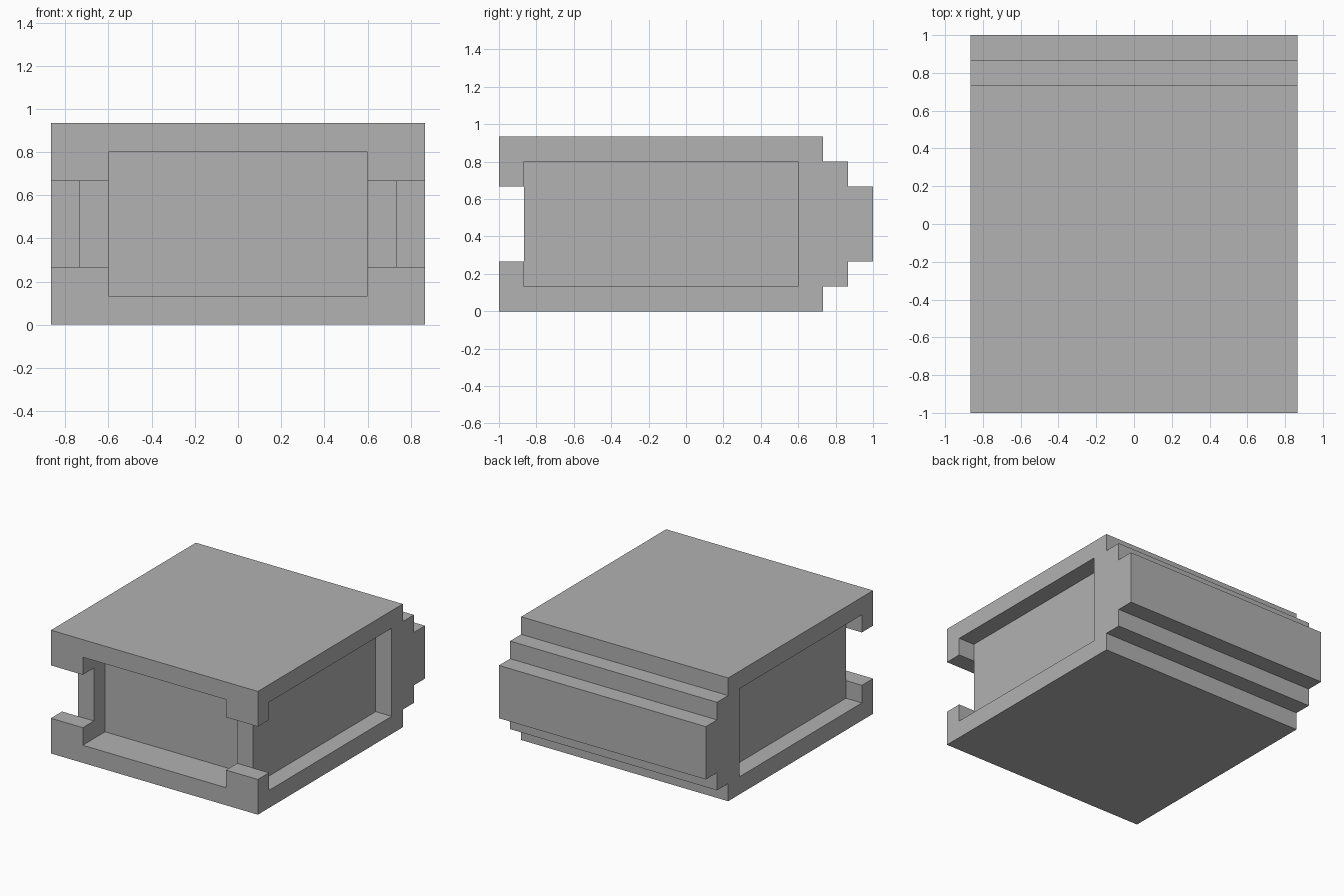
import bpy
import bmesh

if "Cube" in bpy.data.objects:
    bpy.data.objects.remove(bpy.data.objects["Cube"], do_unlink=True)

U = 2 / 15          # one step of the block's grid
W, D, H = 13 * U, 15 * U, 7 * U
FRONT = -D / 2

grey = bpy.data.materials.new("plain_grey")
grey.use_nodes = True
colour = (0.445, 0.445, 0.445, 1)
grey.diffuse_color = colour
grey.node_tree.nodes["Principled BSDF"].inputs["Base Color"].default_value = colour


def extrude_x(name, profile, x0, x1):
    """Solid made by sweeping a (y, z) profile from x0 to x1."""
    bm = bmesh.new()
    face = bm.faces.new([bm.verts.new((x0, y, z)) for y, z in profile])
    swept = bmesh.ops.extrude_face_region(bm, geom=[face])["geom"]
    moved = [v for v in swept if isinstance(v, bmesh.types.BMVert)]
    bmesh.ops.translate(bm, verts=moved, vec=(x1 - x0, 0, 0))
    bmesh.ops.recalc_face_normals(bm, faces=bm.faces)
    mesh = bpy.data.meshes.new(name)
    bm.to_mesh(mesh)
    bm.free()
    mesh.materials.append(grey)
    obj = bpy.data.objects.new(name, mesh)
    bpy.context.collection.objects.link(obj)
    return obj


def box(name, x, y, z):
    return extrude_x(name, [(y[0], z[0]), (y[1], z[0]), (y[1], z[1]), (y[0], z[1])], *x)


def cut(target, cutter):
    mod = target.modifiers.new(cutter.name, "BOOLEAN")
    mod.operation = "DIFFERENCE"
    mod.solver = "EXACT"
    mod.object = cutter
    bpy.context.view_layer.objects.active = target
    bpy.ops.object.modifier_apply(modifier=mod.name)
    bpy.data.objects.remove(cutter, do_unlink=True)


# Block with a stepped tongue along the back
back = D / 2
lower = [(FRONT, 0), (back - 2 * U, 0), (back - 2 * U, U),
         (back - U, U), (back - U, 2 * U), (back, 2 * U)]
upper = [(y, H - z) for y, z in reversed(lower)]
block = extrude_x("block", lower + upper, -W / 2, W / 2)

# Shallow recess in each side
for side in (-1, 1):
    xs = sorted((side * (W / 2 - U), side * W))
    cut(block, box("side_recess", xs, (FRONT + U, back - 3 * U), (U, H - U)))

# Deep front recess, and the slot that opens it to both sides
cut(block, box("front_recess", (2 * U - W / 2, W / 2 - 2 * U),
               (FRONT - U, FRONT + 2 * U), (U, H - U)))
cut(block, box("front_slot", (-W, W), (FRONT - U, FRONT + U), (2 * U, H - 2 * U)))
